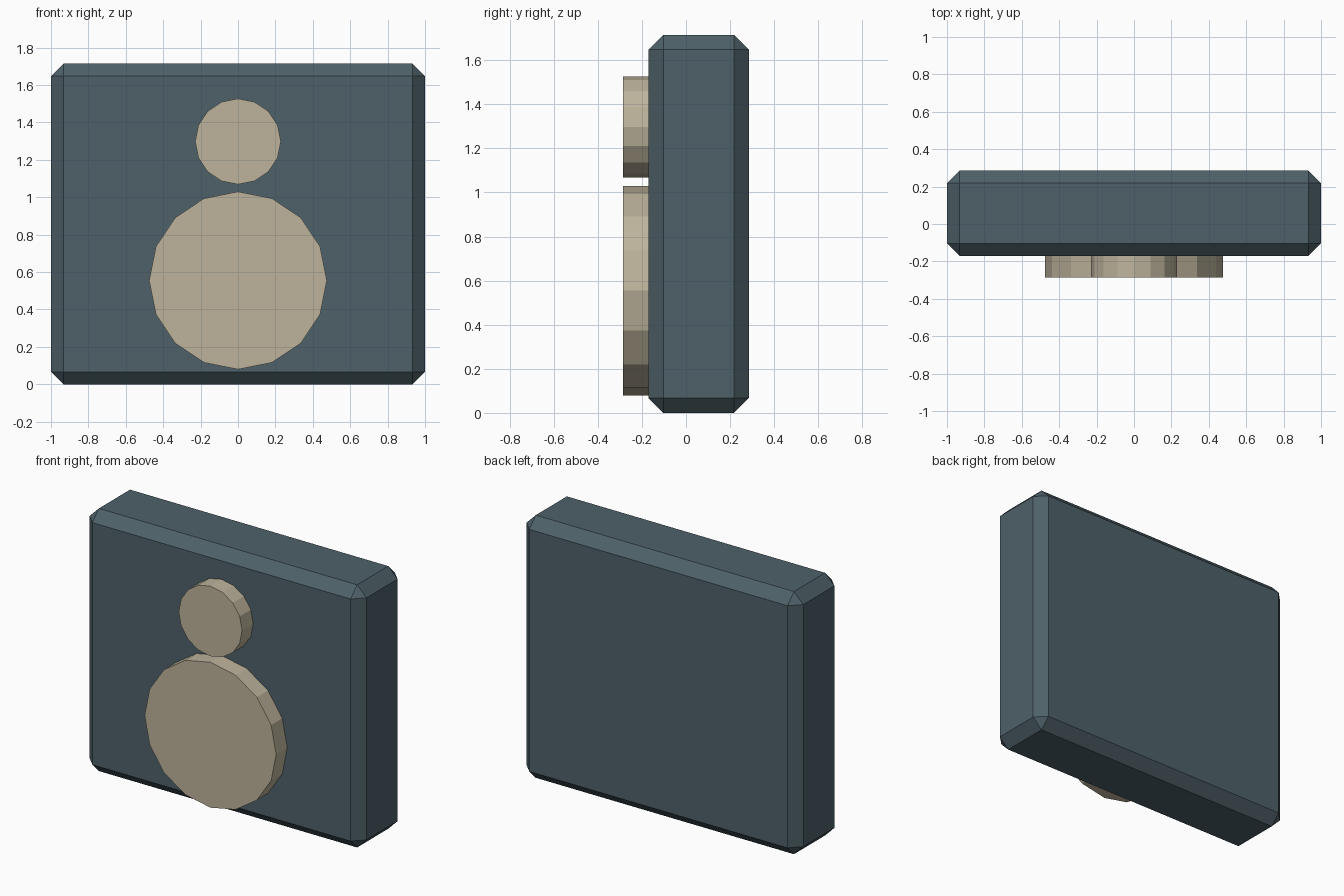
import bpy
import math

if "Cube" in bpy.data.objects:
    bpy.data.objects.remove(bpy.data.objects["Cube"])


def material(name, rgb):
    m = bpy.data.materials.new(name)
    m.diffuse_color = (*rgb, 1.0)
    m.use_nodes = True
    m.node_tree.nodes["Principled BSDF"].inputs["Base Color"].default_value = m.diffuse_color
    return m


slate = material("slate_blue_grey", (0.076, 0.119, 0.141))
beige = material("warm_beige", (0.515, 0.456, 0.332))

FRONT, BACK, HEIGHT = -0.17, 0.285, 1.715

# Chamfered slab
bpy.ops.mesh.primitive_cube_add(size=1, location=(0, (FRONT + BACK) / 2, HEIGHT / 2))
slab = bpy.context.object
slab.name = "slab"
slab.scale = (2.0, BACK - FRONT, HEIGHT)
bpy.ops.object.transform_apply(location=False, rotation=False, scale=True)
slab.data.materials.append(slate)
chamfer = slab.modifiers.new("chamfer", 'BEVEL')
chamfer.width = 0.067
chamfer.segments = 1


# Sixteen-sided discs on the front, sunk slightly into the slab
def disc(name, radius, z):
    y0, y1 = -0.285, FRONT + 0.01
    bpy.ops.mesh.primitive_cylinder_add(
        vertices=16, radius=radius, depth=y1 - y0,
        location=(0, (y0 + y1) / 2, z), rotation=(math.pi / 2, 0, 0))
    ob = bpy.context.object
    ob.name = name
    ob.data.materials.append(beige)


disc("large_disc", 0.475, 0.555)
disc("small_disc", 0.229, 1.298)
